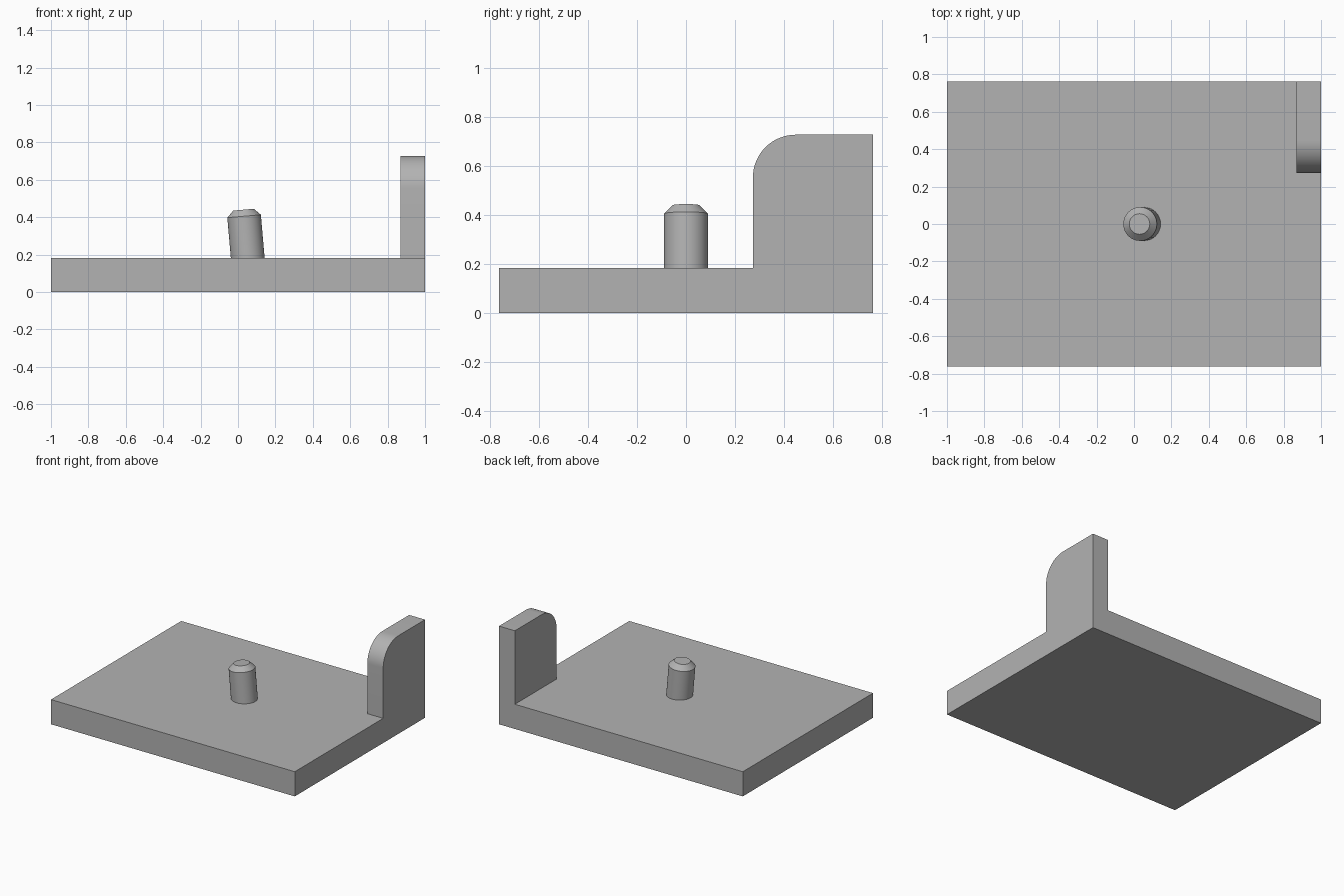
import bpy, bmesh, math
from mathutils import Matrix

cube = bpy.data.objects.get("Cube")
if cube:
    bpy.data.objects.remove(cube, do_unlink=True)

GREY = (0.45, 0.45, 0.45, 1.0)
grey = bpy.data.materials.new("plain_grey")
grey.use_nodes = True
grey.diffuse_color = GREY
grey.node_tree.nodes["Principled BSDF"].inputs["Base Color"].default_value = GREY

HALF_DEPTH = 0.763
PLATE_TOP = 0.183


def add_object(name, bm):
    bmesh.ops.recalc_face_normals(bm, faces=bm.faces)
    mesh = bpy.data.meshes.new(name)
    bm.to_mesh(mesh)
    bm.free()
    mesh.materials.append(grey)
    obj = bpy.data.objects.new(name, mesh)
    bpy.context.collection.objects.link(obj)
    bpy.ops.object.select_all(action='DESELECT')
    obj.select_set(True)
    bpy.context.view_layer.objects.active = obj
    bpy.ops.object.shade_smooth_by_angle(angle=math.radians(30))
    return obj


def extrude_side(name, profile, x0, x1):
    """Extrude a (y, z) outline along x."""
    bm = bmesh.new()
    face = bm.faces.new([bm.verts.new((x0, y, z)) for y, z in profile])
    moved = bmesh.ops.extrude_face_region(bm, geom=[face])["geom"]
    verts = [v for v in moved if isinstance(v, bmesh.types.BMVert)]
    bmesh.ops.translate(bm, verts=verts, vec=(x1 - x0, 0, 0))
    return add_object(name, bm)


# Base plate
extrude_side("base_plate", [(-HALF_DEPTH, 0), (HALF_DEPTH, 0),
                            (HALF_DEPTH, PLATE_TOP), (-HALF_DEPTH, PLATE_TOP)], -1, 1)

# Upright corner tab with a rounded front top corner
front, top, radius, steps = 0.273, 0.728, 0.175, 16
arc = [(front + radius - radius * math.cos(a), top - radius + radius * math.sin(a))
       for a in (math.pi / 2 * i / steps for i in range(steps + 1))]
extrude_side("corner_tab", [(HALF_DEPTH, PLATE_TOP), (front, PLATE_TOP)]
             + arc + [(HALF_DEPTH, top)], 0.87, 1)

# Leaning pin with a chamfered tip, its foot sunk into the plate
bm = bmesh.new()
rings = []
for r, h in ((0.09, -0.03), (0.09, 0.223), (0.055, 0.258)):
    rings.append(bmesh.ops.create_circle(
        bm, segments=48, radius=r, matrix=Matrix.Translation((0, 0, h)))["verts"])
for low, high in zip(rings, rings[1:]):
    for i in range(len(low)):
        bm.faces.new((low[i - 1], low[i], high[i], high[i - 1]))
bm.faces.new(rings[0])
bm.faces.new(rings[-1])
pin = add_object("leaning_pin", bm)
pin.location = (0.052, 0, PLATE_TOP)
pin.rotation_euler = (0, math.radians(-5), 0)
